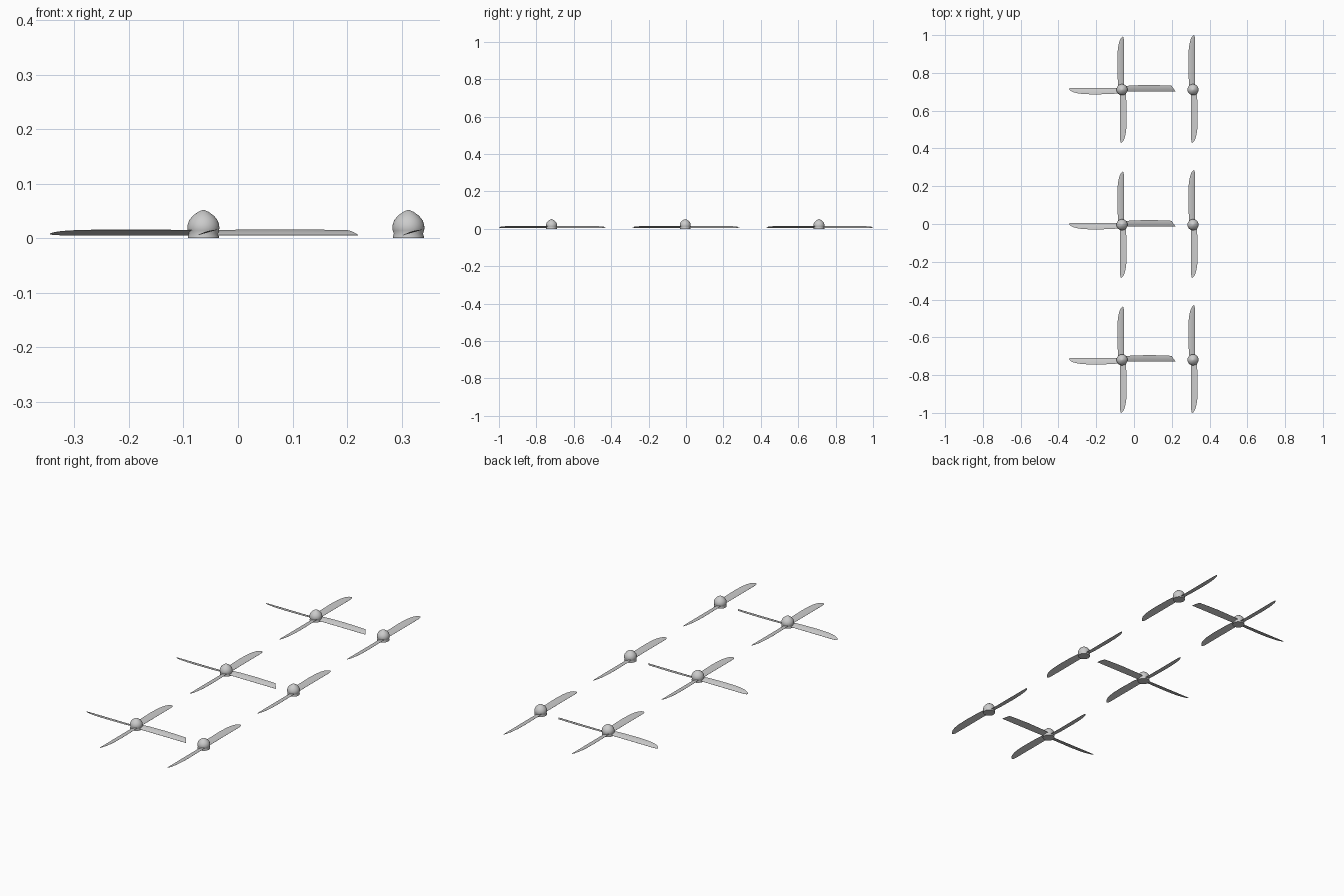
import bpy, bmesh, math
from mathutils import Matrix, Vector

if "Cube" in bpy.data.objects:
    bpy.data.objects.remove(bpy.data.objects["Cube"])

# Hub silhouette: (radius, height), slightly pinched at the blade roots
HUB = [(0.0285, 0), (0.0285, 0.003), (0.0268, 0.008), (0.0288, 0.014), (0.0294, 0.019),
       (0.0288, 0.025), (0.026, 0.033), (0.0195, 0.041), (0.010, 0.048), (0.004, 0.0508)]
HUB_TOP = 0.052
# Blade stations: (distance from axis, low edge, high edge)
ROUND = [(0.010, 0.010, -0.019), (0.06, 0.010, -0.023), (0.15, 0.010, -0.025),
         (0.205, 0.010, -0.023), (0.235, 0.010, -0.019), (0.258, 0.010, -0.013),
         (0.272, 0.009, -0.006), (0.279, 0.007, 0.000), (0.281, 0.005, 0.003)]
CLIPPED = ROUND[:3] + [(0.22, 0.010, -0.023), (0.262, 0.010, -0.021)]


def finish(name, bm, angle):
    bmesh.ops.recalc_face_normals(bm, faces=bm.faces)
    mesh = bpy.data.meshes.new(name)
    bm.to_mesh(mesh)
    bm.free()
    ob = bpy.data.objects.new(name, mesh)
    bpy.context.collection.objects.link(ob)
    bpy.ops.object.select_all(action='DESELECT')
    ob.select_set(True)
    bpy.context.view_layer.objects.active = ob
    bpy.ops.object.shade_smooth_by_angle(angle=math.radians(angle))


def make_hub(name, x, y, sides=32):
    bm = bmesh.new()
    rings = []
    for r, z in HUB:
        rings.append([bm.verts.new((x + r * math.cos(2 * math.pi * i / sides),
                                    y + r * math.sin(2 * math.pi * i / sides), z))
                      for i in range(sides)])
    for a, b in zip(rings, rings[1:]):
        for i in range(sides):
            j = (i + 1) % sides
            bm.faces.new((a[i], a[j], b[j], b[i]))
    bm.faces.new(rings[0])
    tip = bm.verts.new((x, y, HUB_TOP))
    for i in range(sides):
        bm.faces.new((rings[-1][i], rings[-1][(i + 1) % sides], tip))
    finish(name, bm, 40)


def blade_height(c):
    # Pitched, gently cambered section across the chord
    u = (0.010 - c) / 0.035
    return 0.0055 + 0.010 * u + 0.0045 * u * (1 - u)


def make_blade(name, x, y, turn, stations, slant=0.0, stretch=0.0):
    # Modelled pointing along +y, then turned about the hub axis
    bm = bmesh.new()
    place = Matrix.Translation((x, y, 0)) @ Matrix.Rotation(math.radians(turn), 4, 'Z')
    steps = 6
    rings = []
    for k, (r, low, high) in enumerate(stations):
        top, bottom = [], []
        for i in range(steps + 1):
            u = i / steps
            c = low + (high - low) * u
            rr = r + (stretch * r / 0.281)
            if k == len(stations) - 1:
                rr += slant * (1 - u)
            half = 0.0003 + 0.0010 * math.sin(math.pi * u) * abs(high - low) / 0.035
            z = blade_height(c)
            top.append(bm.verts.new(place @ Vector((c, rr, z + half))))
            bottom.append(bm.verts.new(place @ Vector((c, rr, z - half))))
        rings.append(top + bottom[::-1])
    n = len(rings[0])
    for a, b in zip(rings, rings[1:]):
        for i in range(n):
            j = (i + 1) % n
            bm.faces.new((a[i], a[j], b[j], b[i]))
    bm.faces.new(rings[0])
    bm.faces.new(rings[-1])
    finish(name, bm, 35)


# Three rows, each with a four-blade and a two-blade propeller
for row, y in enumerate((-0.719, -0.004, 0.711), 1):
    for kind, x, turns in (("four_blade", -0.0635, (0, 90, 180, 270)),
                           ("two_blade", 0.3125, (0, 180))):
        make_hub(f"{kind}_hub_{row}", x, y)
        for turn in turns:
            name = f"{kind}_blade_{row}_{turn}"
            if turn == 270:
                # Blade with the straight slanted tip
                make_blade(name, x, y, turn, CLIPPED, slant=0.022)
            else:
                longer = 0.008 if kind == "two_blade" and turn == 0 else 0.0
                make_blade(name, x, y, turn, ROUND, stretch=longer)
